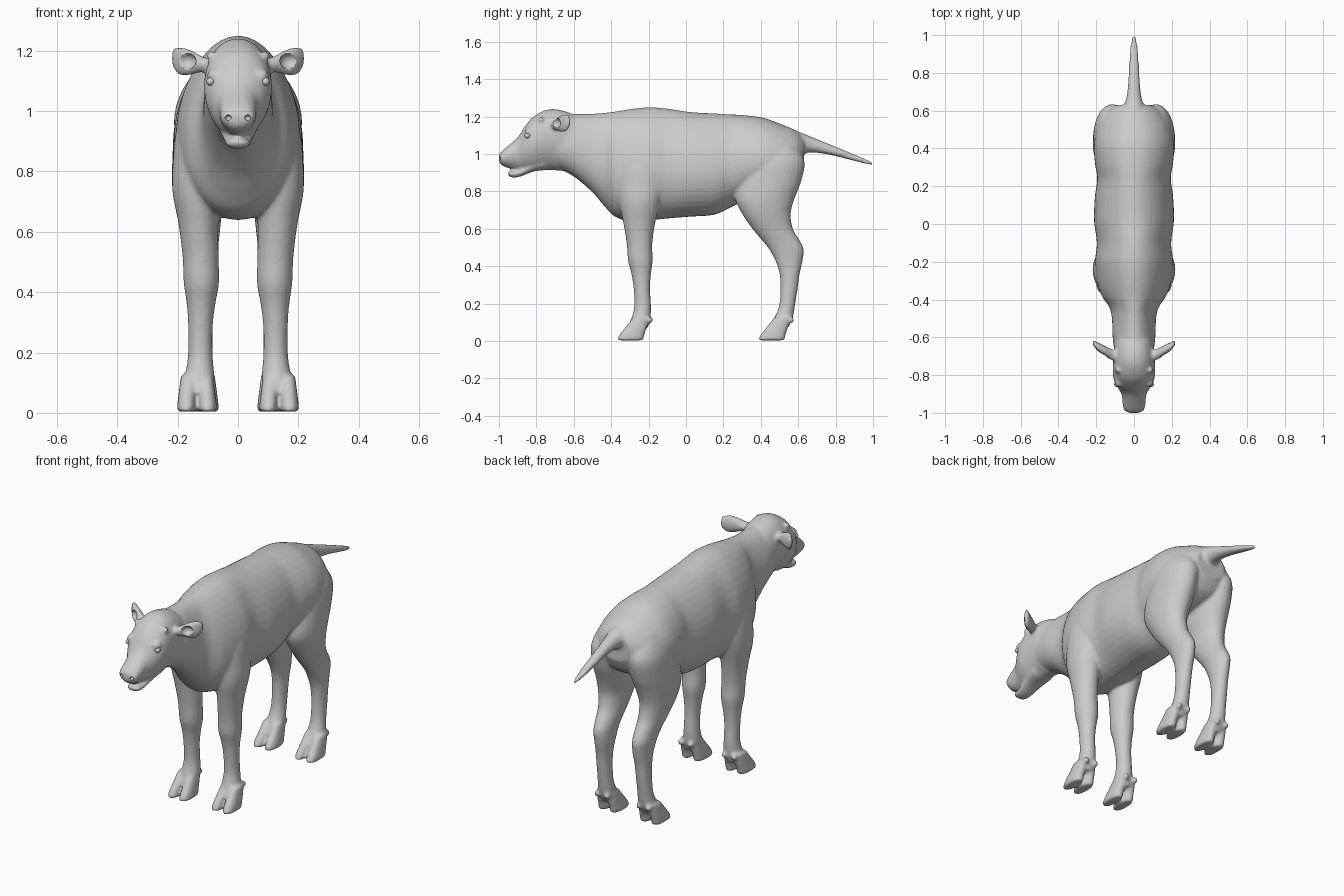
import bpy, bmesh, math
from mathutils import Vector, Matrix

AXES = {'x': (0, 1, 2), 'y': (1, 0, 2), 'z': (2, 0, 1)}


def spline(a, b, c, d, t):
    return [0.5 * (2*q + (r-p)*t + (2*p-5*q+4*r-s)*t*t + (3*q-p-3*r+s)*t**3)
            for p, q, r, s in zip(a, b, c, d)]


def loft(bm, axis, stations, side=1, egg=0.0, n=28, power=1.0, steps=4):
    """Skin oval sections (t, u_min, u_max, v_min, v_max) along an axis."""
    st = stations
    fine = []
    for i in range(len(st) - 1):
        a, d = st[max(i-1, 0)], st[min(i+2, len(st)-1)]
        fine += [spline(a, st[i], st[i+1], d, k / steps) for k in range(steps)]
    fine.append(st[-1])
    it, iu, iv = AXES[axis]
    rings = []
    for t, u0, u1, v0, v1 in fine:
        ring = []
        for k in range(n):
            ang = 2 * math.pi * k / n
            c, s = math.cos(ang), math.sin(ang)
            c, s = (math.copysign(abs(w)**power, w) for w in (c, s))
            p = Vector()
            p[it] = t
            p[iu] = (u0+u1)/2 + (u1-u0)/2 * c * (1 - egg*s)
            p[iv] = (v0+v1)/2 + (v1-v0)/2 * s
            p.x *= side
            ring.append(bm.verts.new(p))
        rings.append(ring)
    faces = [bm.faces.new((p[k], p[(k+1) % n], q[(k+1) % n], q[k]))
             for p, q in zip(rings, rings[1:]) for k in range(n)]
    faces += [bm.faces.new(rings[0]), bm.faces.new(rings[-1])]
    bmesh.ops.recalc_face_normals(bm, faces=faces)


def blob(bm, loc, size, side=1, seg=20):
    m = Matrix.Translation((loc[0]*side, loc[1], loc[2])) @ Matrix.Diagonal((*size, 1))
    bmesh.ops.create_uvsphere(bm, u_segments=seg, v_segments=seg//2, radius=1, matrix=m)


def finish(bm, name):
    me = bpy.data.meshes.new(name)
    bm.to_mesh(me)
    bm.free()
    me.polygons.foreach_set('use_smooth', [True] * len(me.polygons))
    ob = bpy.data.objects.new(name, me)
    bpy.context.collection.objects.link(ob)
    return ob


def sym(rows):
    return [(y, -w, w, z0, z1) for y, w, z0, z1 in rows]


bm = bmesh.new()
# trunk and neck: y, half width, bottom, top
loft(bm, 'y', sym([
    (-.70, .10, .93, 1.22), (-.60, .112, .88, 1.215), (-.50, .116, .795, 1.215),
    (-.44, .13, .725, 1.22), (-.38, .17, .665, 1.227), (-.30, .195, .64, 1.24),
    (-.20, .205, .645, 1.25), (-.10, .195, .655, 1.243), (.02, .21, .665, 1.225),
    (.15, .205, .675, 1.217), (.24, .193, .715, 1.212), (.32, .205, .755, 1.207),
    (.42, .21, .79, 1.192), (.52, .19, .82, 1.155), (.59, .15, .86, 1.125),
    (.63, .09, .93, 1.09)]), egg=.13, n=40)
# skull and upper muzzle
loft(bm, 'y', sym([
    (-1.0, .03, .96, .995), (-.985, .053, .94, 1.015), (-.95, .06, .925, 1.045),
    (-.90, .066, .915, 1.09), (-.86, .09, .91, 1.15), (-.81, .11, .908, 1.205),
    (-.73, .11, .915, 1.24), (-.65, .105, .91, 1.23), (-.58, .09, .93, 1.20)]),
    egg=-.10, n=32)
# lower jaw
loft(bm, 'y', sym([
    (-.952, .022, .887, .905), (-.935, .038, .876, .911), (-.89, .045, .878, .92),
    (-.82, .06, .905, .96), (-.75, .07, .915, 1.0)]))
# tail
loft(bm, 'y', sym([
    (.54, .07, .98, 1.14), (.62, .055, 1.0, 1.113), (.68, .038, 1.008, 1.088),
    (.78, .029, .993, 1.048), (.90, .023, .963, .998), (.98, .013, .943, .964),
    (.998, .005, .942, .951)]))

for s in (1, -1):
    # front leg from shoulder to fetlock: z, x range, y range
    loft(bm, 'z', [
        (1.06, .06, .15, -.29, -.17), (.95, .05, .202, -.35, -.13),
        (.82, .05, .217, -.36, -.12), (.73, .055, .217, -.355, -.14),
        (.63, .065, .198, -.335, -.165), (.52, .064, .184, -.317, -.18),
        (.43, .063, .18, -.31, -.178), (.36, .075, .17, -.292, -.187),
        (.28, .084, .165, -.28, -.192), (.19, .084, .166, -.276, -.187),
        (.12, .078, .176, -.293, -.19), (.07, .08, .18, -.315, -.205)], s)
    # hind leg from haunch to fetlock
    loft(bm, 'z', [
        (1.08, .04, .16, .38, .56), (.97, .02, .207, .32, .632),
        (.86, .02, .217, .28, .618), (.76, .03, .218, .265, .58),
        (.68, .05, .208, .30, .56), (.60, .06, .19, .355, .572),
        (.54, .066, .178, .405, .607), (.49, .07, .172, .445, .63),
        (.42, .074, .165, .482, .622), (.36, .08, .163, .50, .608),
        (.28, .084, .162, .505, .597), (.19, .084, .164, .498, .583),
        (.12, .078, .174, .47, .57), (.07, .08, .18, .44, .545)], s)
    # cloven hooves and dewclaws
    for back, x in ((0, .136), (.755, .13)):
        for d in (-1, 1):
            c = x + d * .031
            loft(bm, 'z', [
                (.125, c-.022, c+.022, back-.285, back-.20),
                (.08, c-.028, c+.028, back-.32, back-.207),
                (.04, c+d*.003-.03, c+d*.003+.03, back-.352, back-.22),
                (.015, c+d*.004-.031, c+d*.004+.031, back-.366, back-.226),
                (.004, c+d*.004-.028, c+d*.004+.028, back-.364, back-.23)],
                s, n=20, power=.85)
            blob(bm, (c, back-.195, .112), (.015, .019, .018), s)
    # ear
    loft(bm, 'x', [
        (.085, -.73, -.67, 1.135, 1.17), (.12, -.72, -.66, 1.13, 1.182),
        (.155, -.70, -.645, 1.12, 1.202), (.185, -.68, -.63, 1.117, 1.212),
        (.207, -.655, -.62, 1.13, 1.212), (.22, -.635, -.615, 1.155, 1.20)], s)
    # horn bud, brow and nostril rim
    blob(bm, (.088, -.775, 1.182), (.016, .015, .018), s)
    blob(bm, (.078, -.835, 1.118), (.025, .03, .024), s)
    blob(bm, (.036, -.965, .985), (.022, .025, .026), s)

calf = finish(bm, 'calf_body')

# carved nostrils and ear cups
bm = bmesh.new()
for s in (1, -1):
    blob(bm, (.032, -.993, .978), (.010, .014, .009), s)
    blob(bm, (.172, -.70, 1.166), (.034, .034, .029), s)
cutter = finish(bm, 'hollow_cutter')
cutter.hide_render = True
cutter.hide_viewport = True

# blend everything into one smooth skin
mod = calf.modifiers.new('blend', 'REMESH')
mod.mode = 'VOXEL'
mod.voxel_size = .0085
mod.use_smooth_shade = True
mod = calf.modifiers.new('soften', 'SMOOTH')
mod.factor = .5
mod.iterations = 5
mod = calf.modifiers.new('hollows', 'BOOLEAN')
mod.operation = 'DIFFERENCE'
mod.object = cutter

# eyes
for s, side in ((1, 'left'), (-1, 'right')):
    bm = bmesh.new()
    blob(bm, (.091, -.848, 1.098), (.014, .016, .014), s)
    finish(bm, 'eye_' + side)
